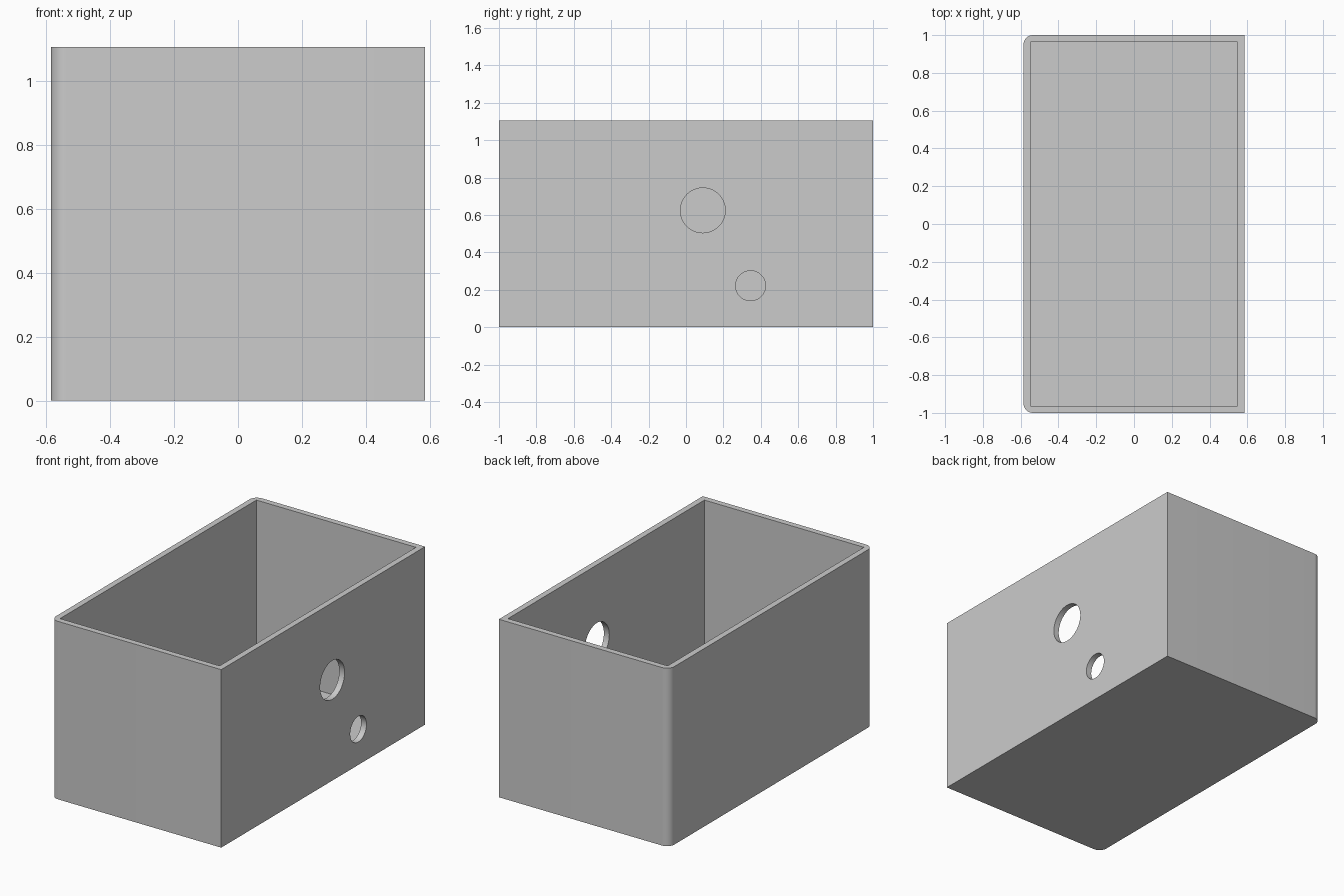
import bpy
import bmesh
import math
from mathutils import Matrix

default = bpy.data.objects.get("Cube")
if default:
    bpy.data.objects.remove(default, do_unlink=True)

HALF_X, HALF_Y, HEIGHT = 0.585, 1.0, 1.105
WALL, CORNER = 0.037, 0.05

grey = bpy.data.materials.new("plain grey")
grey.use_nodes = True
colour = (0.6, 0.6, 0.6, 1)
grey.diffuse_color = colour
grey.node_tree.nodes["Principled BSDF"].inputs["Base Color"].default_value = colour


def make_object(name, bm):
    bmesh.ops.recalc_face_normals(bm, faces=bm.faces)
    mesh = bpy.data.meshes.new(name)
    bm.to_mesh(mesh)
    bm.free()
    mesh.materials.append(grey)
    obj = bpy.data.objects.new(name, mesh)
    bpy.context.collection.objects.link(obj)
    return obj


def block(bm, half_x, half_y, z0, z1):
    placed = Matrix.Translation((0, 0, (z0 + z1) / 2)) @ Matrix.Diagonal(
        (2 * half_x, 2 * half_y, z1 - z0, 1))
    bmesh.ops.create_cube(bm, size=1, matrix=placed)


def cut(target, cutter):
    mod = target.modifiers.new(cutter.name, "BOOLEAN")
    mod.operation = "DIFFERENCE"
    mod.solver = "EXACT"
    mod.object = cutter
    cutter.hide_render = True
    bpy.context.view_layer.objects.active = target
    bpy.ops.object.modifier_apply(modifier=mod.name)
    bpy.data.objects.remove(cutter, do_unlink=True)


# Outer box, with only the two upright edges on its right side rounded
bm = bmesh.new()
block(bm, HALF_X, HALF_Y, 0, HEIGHT)
edges = [e for e in bm.edges if all(v.co.x < 0 for v in e.verts)
         and abs(e.verts[0].co.z - e.verts[1].co.z) > 0.5]
bmesh.ops.bevel(bm, geom=edges, offset=CORNER, segments=10, profile=0.5,
                affect="EDGES")
box = make_object("open_box", bm)

# Square-cornered cavity, open at the top
bm = bmesh.new()
block(bm, HALF_X - WALL, HALF_Y - WALL, WALL, HEIGHT + 0.2)
cut(box, make_object("cavity_cutter", bm))

# Round holes through the left wall
for name, y, z, radius in (("large_hole_cutter", 0.09, 0.625, 0.12),
                           ("small_hole_cutter", 0.345, 0.222, 0.08)):
    bm = bmesh.new()
    bmesh.ops.create_cone(
        bm, cap_ends=True, segments=64, radius1=radius, radius2=radius, depth=0.3,
        matrix=Matrix.Translation((HALF_X, y, z)) @ Matrix.Rotation(math.pi / 2, 4, "Y"))
    cut(box, make_object(name, bm))

# Smooth the rounded corners and hole rims, keeping the other edges sharp
bpy.ops.object.select_all(action="DESELECT")
box.select_set(True)
bpy.context.view_layer.objects.active = box
bpy.ops.object.shade_smooth_by_angle(angle=math.radians(30))
